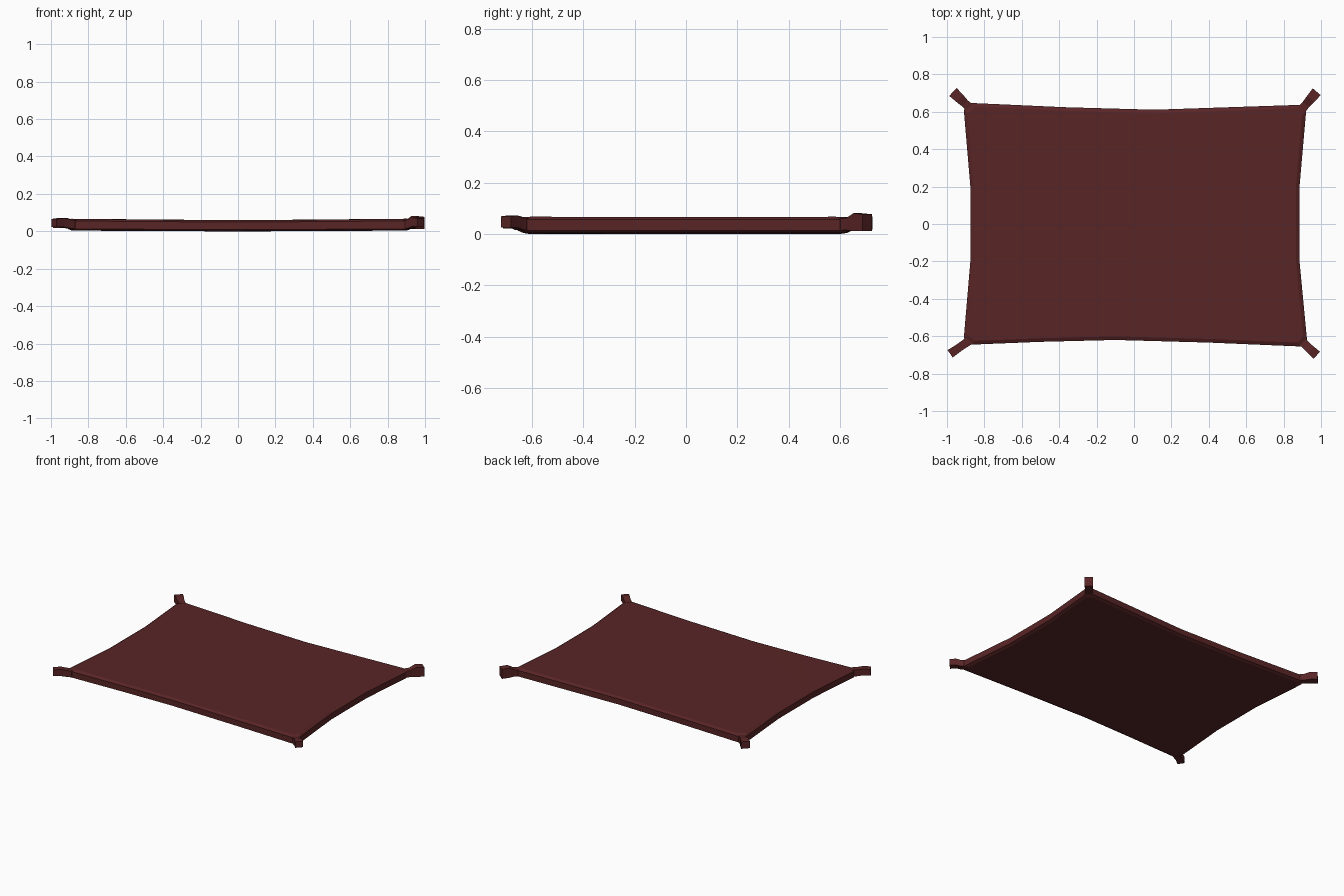
import bpy, bmesh
from mathutils import Vector

if "Cube" in bpy.data.objects:
    bpy.data.objects.remove(bpy.data.objects["Cube"])

mat = bpy.data.materials.new("dark_red_cloth")
mat.diffuse_color = (0.1, 0.018, 0.019, 1)
mat.use_nodes = True
mat.node_tree.nodes["Principled BSDF"].inputs["Base Color"].default_value = mat.diffuse_color


def loft(name, rings):
    """Skin equal-length closed rings and cap both ends."""
    bm = bmesh.new()
    loops = [[bm.verts.new(p) for p in r] for r in rings]
    n = len(loops[0])
    for a, b in zip(loops, loops[1:]):
        for i in range(n):
            j = (i + 1) % n
            bm.faces.new((a[i], a[j], b[j], b[i]))
    bm.faces.new(loops[0][::-1])
    bm.faces.new(loops[-1])
    bmesh.ops.triangulate(bm, faces=[f for f in bm.faces if len(f.verts) > 4])
    bmesh.ops.recalc_face_normals(bm, faces=bm.faces)
    me = bpy.data.meshes.new(name)
    bm.to_mesh(me)
    bm.free()
    me.materials.append(mat)
    ob = bpy.data.objects.new(name, me)
    bpy.context.collection.objects.link(ob)
    return ob


# Stretched sheet: outline with inward-curving sides, counterclockwise
outline = [(-0.87, -0.645), (-0.5, -0.63), (-0.1, -0.62), (0.4, -0.634), (0.895, -0.655),
           (0.925, -0.62), (0.885, -0.2), (0.885, 0.2), (0.92, 0.6),
           (0.89, 0.637), (0.11, 0.611), (-0.36, 0.624), (-0.87, 0.647),
           (-0.91, 0.61), (-0.875, 0.2), (-0.875, -0.2), (-0.91, -0.61)]


def ring(inset, z, rise):
    return [(x - inset * x / 0.9, y - inset * y / 0.64, z + rise * (abs(x) / 0.9) ** 2)
            for x, y in outline]


loft("stretched_sheet", [ring(0.02, 0.0, 0.004), ring(0.0, 0.01, 0.003),
                         ring(0.0, 0.05, 0.006), ring(0.02, 0.06, 0.007)])


# Corner tabs: pinched at the neck, flaring to a square end
def tab(name, start, end, half_w, z0, z1):
    a, b = Vector((*start, 0)), Vector((*end, 0))
    d = (b - a).normalized()
    side = Vector((-d.y, d.x, 0))
    rings = []
    for t, w, lo, hi in ((-0.25, 0.024, 0.012, 0.058), (0.2, 0.022, 0.016, 0.062),
                         (0.55, half_w * 0.9, z0, z1), (1, half_w, z0, z1 - 0.004)):
        c = a.lerp(b, t)
        rings.append([c + side * s * w + Vector((0, 0, z))
                      for s, z in ((-1, lo), (1, lo), (1, hi), (-1, hi))])
    loft(name, rings)


tab("tab_front_left", (-0.89, -0.63), (-0.983, -0.694), 0.024, 0.022, 0.07)
tab("tab_front_right", (0.908, -0.638), (0.977, -0.702), 0.026, 0.026, 0.073)
tab("tab_back_right", (0.905, 0.622), (0.977, 0.707), 0.028, 0.011, 0.081)
tab("tab_back_left", (-0.888, 0.63), (-0.968, 0.706), 0.029, 0.018, 0.072)
